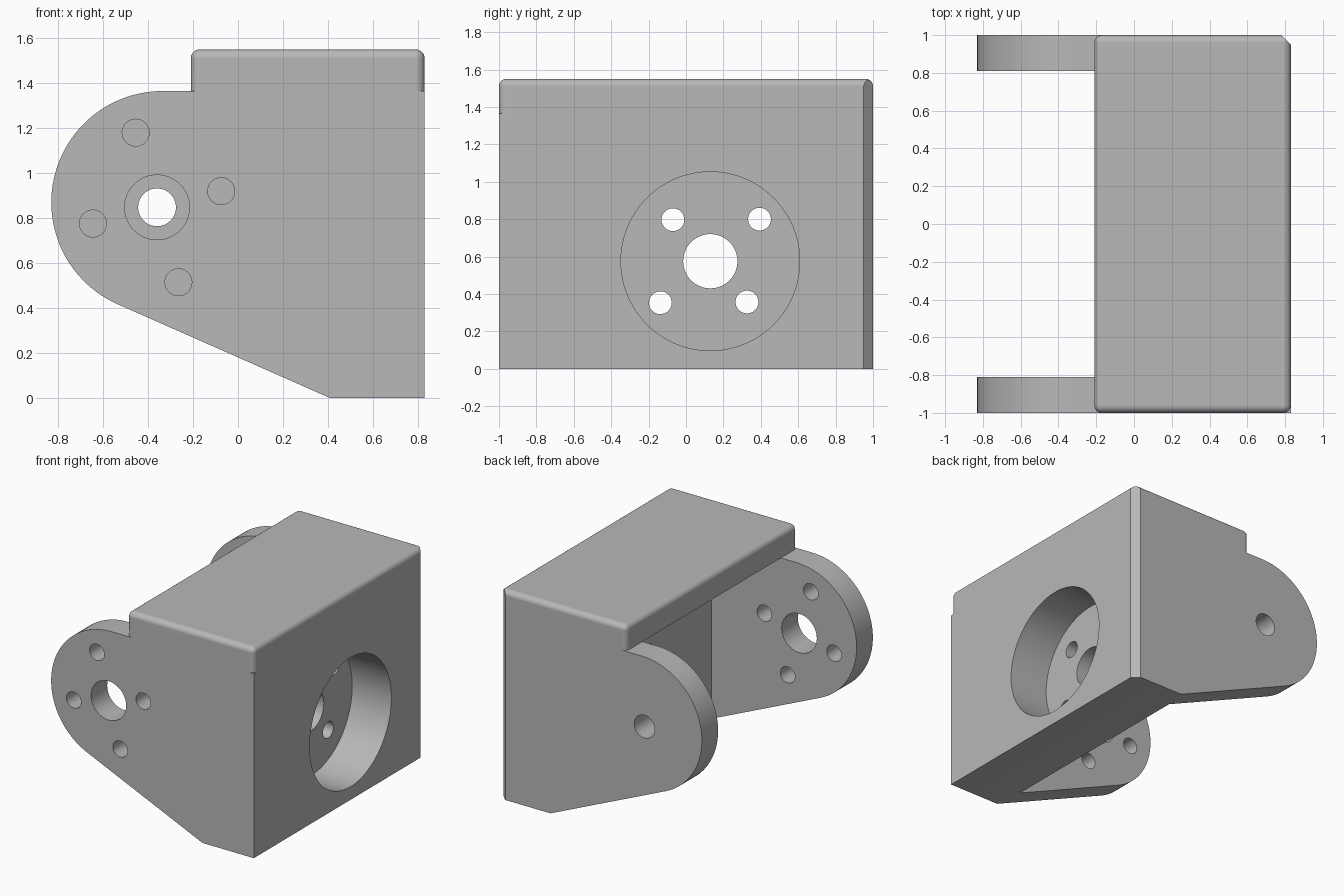
import bpy, bmesh, math
from mathutils import Matrix, Vector

if "Cube" in bpy.data.objects:
    bpy.data.objects.remove(bpy.data.objects["Cube"])

metal = bpy.data.materials.new("light_grey")
metal.diffuse_color = (0.48, 0.48, 0.48, 1)
metal.use_nodes = True
metal.node_tree.nodes["Principled BSDF"].inputs["Base Color"].default_value = metal.diffuse_color


def make(name, bm):
    bmesh.ops.recalc_face_normals(bm, faces=bm.faces)
    me = bpy.data.meshes.new(name)
    bm.to_mesh(me)
    bm.free()
    ob = bpy.data.objects.new(name, me)
    bpy.context.collection.objects.link(ob)
    me.materials.append(metal)
    return ob


def prism(name, points, move):
    """Extrude a closed outline of 3D points along a vector."""
    bm = bmesh.new()
    face = bm.faces.new([bm.verts.new(p) for p in points])
    ext = bmesh.ops.extrude_face_region(bm, geom=[face])
    verts = [v for v in ext["geom"] if isinstance(v, bmesh.types.BMVert)]
    bmesh.ops.translate(bm, verts=verts, vec=move)
    return make(name, bm)


def box(name, lo, hi, bevel=0):
    bm = bmesh.new()
    lo, hi = Vector(lo), Vector(hi)
    mat = Matrix.Translation((lo + hi) / 2) @ Matrix.Diagonal((*(hi - lo), 1))
    bmesh.ops.create_cube(bm, size=1, matrix=mat)
    if bevel:  # round everything except the bottom edges
        edges = [e for e in bm.edges if max(v.co.z for v in e.verts) > lo.z + 0.01]
        bmesh.ops.bevel(bm, geom=edges, offset=bevel, segments=6,
                        profile=0.5, affect='EDGES', clamp_overlap=True)
    return make(name, bm)


def rod(axis, centre, radius, start, end, n=64):
    """Cylinder along x or y, for cutting holes; centre is the other two coordinates."""
    ring = []
    for i in range(n):
        a = 2 * math.pi * i / n
        u, z = centre[0] + radius * math.cos(a), centre[1] + radius * math.sin(a)
        ring.append((start, u, z) if axis == 'x' else (u, start, z))
    d = end - start
    return prism("cutter", ring, (d, 0, 0) if axis == 'x' else (0, d, 0))


def combine(target, other, operation):
    mod = target.modifiers.new("bool", 'BOOLEAN')
    mod.operation, mod.object, mod.solver = operation, other, 'EXACT'
    dg = bpy.context.evaluated_depsgraph_get()
    me = bpy.data.meshes.new_from_object(target.evaluated_get(dg))
    target.modifiers.clear()
    target.data = me
    bpy.data.objects.remove(other)


# Side outline: rounded lug, sloped underside, straight rear
TOP, LEFT, RIGHT = 1.365, -0.21, 0.83
cx, cz, r = -0.335, 0.87, 0.495
a0, a1 = math.radians(90), math.radians(246)
outline = [(RIGHT, -1, 0), (RIGHT, -1, TOP), (LEFT, -1, TOP)]
for i in range(49):
    a = a0 + (a1 - a0) * i / 48
    outline.append((cx + r * math.cos(a), -1, cz + r * math.sin(a)))
outline.append((0.41, -1, 0))
bracket = prism("mounting_bracket", outline, (0, 2, 0))

# Rounded cap over the top
combine(bracket, box("cap", (LEFT, -1, TOP), (RIGHT, 1, 1.55), 0.04), 'UNION')

# Open space between the two lugs
combine(bracket, box("cutter", (-1.5, -0.81, -0.5), (0.36, 0.81, TOP)), 'DIFFERENCE')

# Chamfer on one rear vertical edge
wedge = [(0.73, 1.05, -0.2), (0.88, 0.90, -0.2), (0.98, 1.15, -0.2)]
combine(bracket, prism("cutter", wedge, (0, 0, 2)), 'DIFFERENCE')

# Wall: large recess, centre hole and four bolt holes
combine(bracket, rod('x', (0.13, 0.575), 0.478, 0.51, 1.1, 96), 'DIFFERENCE')
combine(bracket, rod('x', (0.13, 0.575), 0.145, 0.2, 0.7), 'DIFFERENCE')
for c in [(-0.07, 0.797), (0.393, 0.80), (-0.137, 0.353), (0.326, 0.357)]:
    combine(bracket, rod('x', c, 0.061, 0.2, 0.7, 32), 'DIFFERENCE')

# Front lug: centre hole and four bolt holes; back lug: one pivot hole
combine(bracket, rod('y', (-0.36, 0.848), 0.144, -1.1, -0.7), 'DIFFERENCE')
for c in [(-0.455, 1.18), (-0.075, 0.92), (-0.645, 0.776), (-0.265, 0.515)]:
    combine(bracket, rod('y', c, 0.06, -1.1, -0.7, 32), 'DIFFERENCE')
combine(bracket, rod('y', (-0.36, 0.848), 0.084, 0.7, 1.1, 48), 'DIFFERENCE')

# Smooth the curved faces, keep flats and corners crisp
bpy.context.view_layer.objects.active = bracket
bracket.select_set(True)
bpy.ops.object.shade_smooth_by_angle(angle=math.radians(25))
wn = bracket.modifiers.new("flat_normals", 'WEIGHTED_NORMAL')
wn.keep_sharp = True
